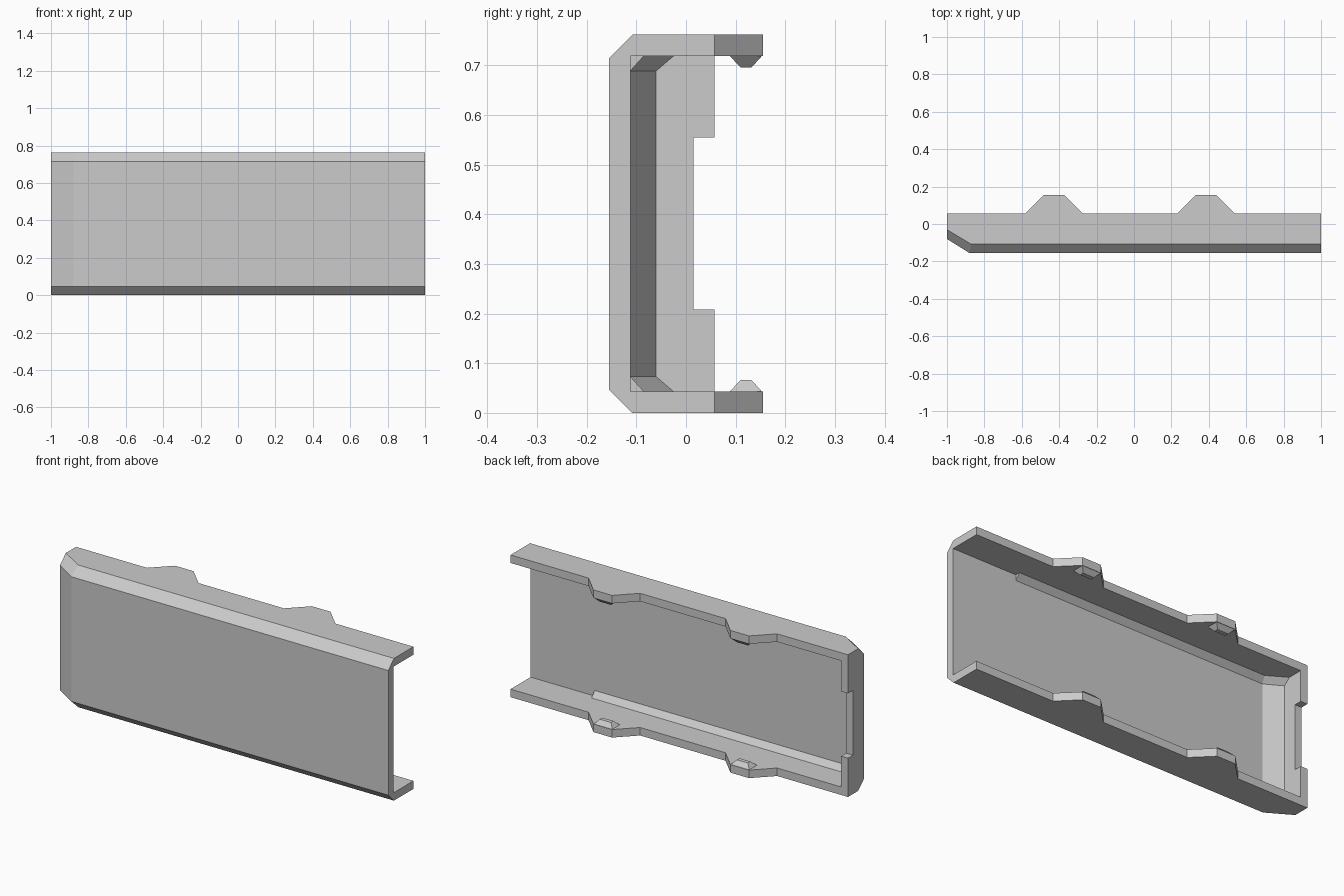
import bpy, bmesh, math

HEIGHT = 0.762
WALL = 0.043
BACK = 0.057

old = bpy.data.objects.get("Cube")
if old:
    bpy.data.objects.remove(old, do_unlink=True)

grey = bpy.data.materials.new("light_grey")
grey.use_nodes = True
colour = (0.6, 0.6, 0.6, 1)
grey.diffuse_color = colour
grey.node_tree.nodes["Principled BSDF"].inputs["Base Color"].default_value = colour


def loft(name, levels):
    """Solid through stacked plan outlines, given as (z, [(x, y), ...])."""
    bm = bmesh.new()
    rings = [[bm.verts.new((x, y, z)) for x, y in pts] for z, pts in levels]
    bm.faces.new(rings[0])
    bm.faces.new(rings[-1])
    n = len(rings[0])
    for a, b in zip(rings, rings[1:]):
        for i in range(n):
            j = (i + 1) % n
            bm.faces.new((a[i], a[j], b[j], b[i]))
    bmesh.ops.recalc_face_normals(bm, faces=bm.faces)
    mesh = bpy.data.meshes.new(name)
    bm.to_mesh(mesh)
    bm.free()
    mesh.materials.append(grey)
    obj = bpy.data.objects.new(name, mesh)
    bpy.context.collection.objects.link(obj)
    return obj


def rect(x0, x1, y0, y1):
    return [(x0, y0), (x1, y0), (x1, y1), (x0, y1)]


def combine(target, part, operation):
    part.hide_render = True
    mod = target.modifiers.new(part.name, "BOOLEAN")
    mod.operation = operation
    mod.solver = "EXACT"
    mod.object = part
    bpy.context.view_layer.objects.active = target
    bpy.ops.object.modifier_apply(modifier=mod.name)
    bpy.data.objects.remove(part, do_unlink=True)


def plan(end, end_y, corner_x, front, right, back):
    """Plan outline with a slanted corner at the closed end."""
    return [(right, back), (end, back), (end, end_y), (corner_x, front), (right, front)]


# Outer shell with chamfered long edges
wide = plan(-1, -0.08, -0.88, -0.155, 1, BACK)
narrow = plan(-1, -0.03, -0.87, -0.108, 1, BACK)
cover = loft("cover_panel", [(0, narrow), (0.047, wide),
                             (HEIGHT - 0.047, wide), (HEIGHT, narrow)])

# Hollow with sloped inner corner strips, open at the back and the far end
deep = plan(-0.96, -0.06, -0.87, -0.112, 1.1, 0.2)
shallow = plan(-0.96, -0.025, -0.86, -0.085, 1.1, 0.2)
combine(cover, loft("hollow", [(WALL, shallow), (0.073, deep),
        (HEIGHT - 0.073, deep), (HEIGHT - WALL, shallow)]), "DIFFERENCE")

# The strips stop short of the open end
clear = rect(0.62, 1.2, -0.112, 0.3)
combine(cover, loft("strip_stop", [(WALL, clear), (HEIGHT - WALL, clear)]), "DIFFERENCE")

# Notch in the end wall
notch = rect(-1.1, -0.9, 0.015, 0.2)
combine(cover, loft("notch", [(0.208, notch), (0.555, notch)]), "DIFFERENCE")

# Clip tabs and their catches, on both flanges
for cx in (-0.427, 0.385):
    tab = [(cx - 0.153, 0.03), (cx - 0.153, BACK), (cx - 0.055, 0.155),
           (cx + 0.055, 0.155), (cx + 0.153, BACK), (cx + 0.153, 0.03)]
    base = rect(cx - 0.055, cx + 0.055, 0.088, 0.153)
    tip = rect(cx - 0.033, cx + 0.033, 0.11, 0.132)
    for flip in (False, True):
        def at(z):
            return HEIGHT - z if flip else z
        combine(cover, loft("clip_tab", [(at(0), tab), (at(WALL), tab)]), "UNION")
        combine(cover, loft("clip_catch", [(at(0.03), base), (at(WALL), base),
                                           (at(0.066), tip)]), "UNION")

# Tidy leftover seams between coplanar faces
bm = bmesh.new()
bm.from_mesh(cover.data)
bmesh.ops.remove_doubles(bm, verts=bm.verts, dist=0.0001)
bmesh.ops.dissolve_limit(bm, angle_limit=math.radians(0.5),
                         verts=bm.verts, edges=bm.edges)
bm.to_mesh(cover.data)
bm.free()
